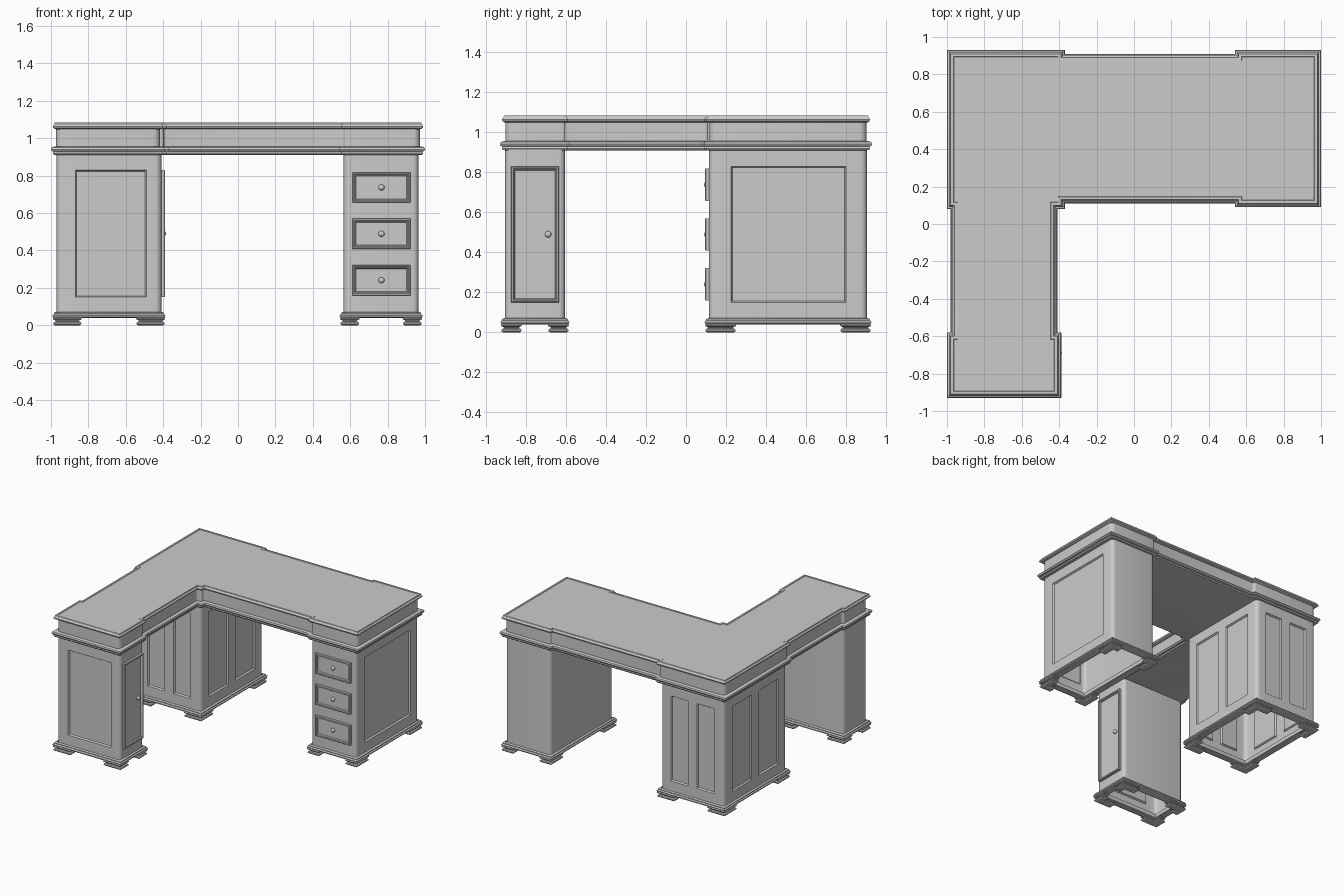
import bpy, bmesh, math
from mathutils import Matrix, Vector

if "Cube" in bpy.data.objects:
    bpy.data.objects.remove(bpy.data.objects["Cube"])


def offset(pts, d):
    """Mitred offset of a counter-clockwise outline; positive is outward."""
    P = [Vector(p) for p in pts]
    out = []
    for i, p in enumerate(P):
        a = (p - P[i - 1]).normalized()
        b = (P[(i + 1) % len(P)] - p).normalized()
        n1, n2 = Vector((a.y, -a.x)), Vector((b.y, -b.x))
        out.append(p + (n1 + n2) * (d / (1 + n1.dot(n2))))
    return out


def rounded(pts, r, n=5):
    """Round the corners of an outline, leaving straight points alone."""
    P = [Vector(p) for p in pts]
    out = []
    for i, p in enumerate(P):
        a, b = P[i - 1] - p, P[(i + 1) % len(P)] - p
        if abs(a.normalized().cross(b.normalized())) < 1e-3:
            out.append(p)
            continue
        k = min(r, .45 * a.length, .45 * b.length)
        s, e = p + a.normalized() * k, p + b.normalized() * k
        c = s + e - p
        for j in range(n + 1):
            t = j / n * math.pi / 2
            out.append(c + (s - c) * math.cos(t) + (e - c) * math.sin(t))
    return out


def rect(x0, y0, x1, y1):
    return [(x0, y0), (x1, y0), (x1, y1), (x0, y1)]


def finish(name, bm, mat=None):
    me = bpy.data.meshes.new(name)
    if mat:
        bm.transform(mat)
    bm.to_mesh(me)
    bm.free()
    ob = bpy.data.objects.new(name, me)
    bpy.context.collection.objects.link(ob)
    bpy.ops.object.select_all(action='DESELECT')
    ob.select_set(True)
    bpy.context.view_layer.objects.active = ob
    bpy.ops.object.shade_smooth_by_angle(angle=math.radians(32))
    return ob


def loft(outline, profile, bottom=True, top=True):
    """Sweep a moulding profile of (offset, height) round an outline."""
    bm = bmesh.new()
    rings = [[bm.verts.new((p.x, p.y, z)) for p in offset(outline, d)] for d, z in profile]
    n = len(outline)
    for lo, hi in zip(rings, rings[1:]):
        for i in range(n):
            j = (i + 1) % n
            bm.faces.new((lo[i], lo[j], hi[j], hi[i]))
    if bottom:
        bm.faces.new(rings[0][::-1])
    if top:
        bm.faces.new(rings[-1])
    return bm


# L-shaped desk top with stepped (breakfront) edges
TOP = [(-1, -.93), (-.39, -.93), (-.39, -.58), (-.41, -.58), (-.41, .08), (-.37, .08),
       (-.37, .11), (.54, .11), (.54, .09), (1, .09), (1, .93), (.54, .93), (.54, .91),
       (-.37, .91), (-.37, .93), (-1, .93), (-1, .08), (-.98, .08), (-.98, -.58), (-1, -.58)]
finish("waist_moulding", loft(TOP, [
    (-.025, .91), (-.014, .912), (-.01, .92), (-.014, .928), (-.004, .932),
    (0, .941), (-.004, .951), (-.014, .955), (-.03, .956)]))
finish("frieze", loft(rounded(offset(TOP, -.027), .035), [(0, .95), (0, 1.055)], False, False))
finish("desk_top", loft(TOP, [
    (-.03, 1.048), (-.02, 1.05), (-.012, 1.056), (-.01, 1.063), (-.014, 1.072),
    (-.018, 1.075), (-.02, 1.083), (-.035, 1.084), (-.037, 1.081)]))


def pedestal(name, x0, y0, x1, y1, panels):
    """Hollow rounded cabinet; panels maps a side (S, E, N, W) to its panel spans."""
    pts, spots = [], []
    for side, start in zip("SENW", rect(x0, y0, x1, y1)):
        pts.append(start)
        horiz = side in "SN"
        fixed = {"S": y0, "E": x1, "N": y1, "W": x0}[side]
        for span in sorted(panels.get(side, []), reverse=side in "NW"):
            ends = span if side in "SE" else span[::-1]
            pts += [(u, fixed) if horiz else (fixed, u) for u in ends]
            m = sum(span) / 2
            spots.append(Vector((m, fixed, .49) if horiz else (fixed, m, .49)))
    bm = loft(rounded(pts, .03), [(0, .06), (0, .15), (0, .83), (0, .915)], False, False)
    bm.normal_update()
    faces = [f for f in bm.faces
             if any((f.calc_center_median() - s).length < .01 for s in spots)]
    if faces:
        bmesh.ops.inset_individual(bm, faces=faces, thickness=.01, depth=-.012)
    finish(name + "_cabinet", bm)

    # plinth moulding, an open frame underneath
    base = rect(x0, y0, x1, y1)
    finish(name + "_plinth", loft(base, [
        (-.04, .07), (-.04, .04), (.012, .04), (.02, .044), (.022, .052), (.018, .058),
        (.014, .06), (.014, .066), (.008, .07), (-.002, .071)], False, False))

    # four L-shaped bracket feet
    a = .155 if x1 - x0 > .5 else .105
    b = .155 if y1 - y0 > .5 else .105
    w = .065
    foot = [(0, 0), (a, 0), (a, w), (w, w), (w, b), (0, b)]
    for i, (sx, sy) in enumerate([(1, 1), (-1, 1), (1, -1), (-1, -1)]):
        cx = x0 - .02 if sx > 0 else x1 + .02
        cy = y0 - .02 if sy > 0 else y1 + .02
        o = [(cx + sx * u, cy + sy * v) for u, v in foot]
        if sx * sy < 0:
            o.reverse()
        finish(f"{name}_foot_{i + 1}", loft(o, [
            (-.01, 0), (-.004, .004), (-.002, .011), (-.006, .017), (-.016, .021),
            (-.012, .027), (-.002, .031), (0, .036), (-.002, .042)]))


pedestal("left", -.97, -.905, -.41, -.605, {"S": [(-.87, -.49)]})
pedestal("right", .565, .115, .965, .905, {"E": [(.225, .8)]})
two_x = [(-.88, -.73), (-.65, -.50)]
two_y = [(.22, .465), (.555, .80)]
pedestal("corner", -.97, .115, -.41, .905, {"S": two_x, "N": two_x, "E": two_y, "W": two_y})


def front(name, w, h, place, knob_x):
    """Framed drawer or door front with a round knob, facing local +z."""
    finish(name, loft(rect(-w / 2, -h / 2, w / 2, h / 2), [
        (0, -.004), (0, .016), (-.003, .02), (-.009, .02), (-.012, .015),
        (-.016, .015), (-.02, .006)], False), place)
    bm = bmesh.new()
    bmesh.ops.create_uvsphere(bm, u_segments=16, v_segments=10, radius=.016)
    bm.transform(Matrix.Translation((knob_x, 0, .012)) @ Matrix.Diagonal((1, 1, .8, 1)))
    finish(name + "_knob", bm, place)


# drawers on the right pedestal, door on the left one
FACE_FRONT = Matrix.Rotation(math.pi / 2, 4, 'X')
FACE_RIGHT = Matrix.Rotation(math.pi / 2, 4, 'Z') @ FACE_FRONT
for i, z in enumerate((.737, .489, .241)):
    front(f"drawer_{i + 1}", .31, .162, Matrix.Translation((.767, .115, z)) @ FACE_FRONT, 0)
front("door", .24, .68, Matrix.Translation((-.41, -.755, .49)) @ FACE_RIGHT, .066)
